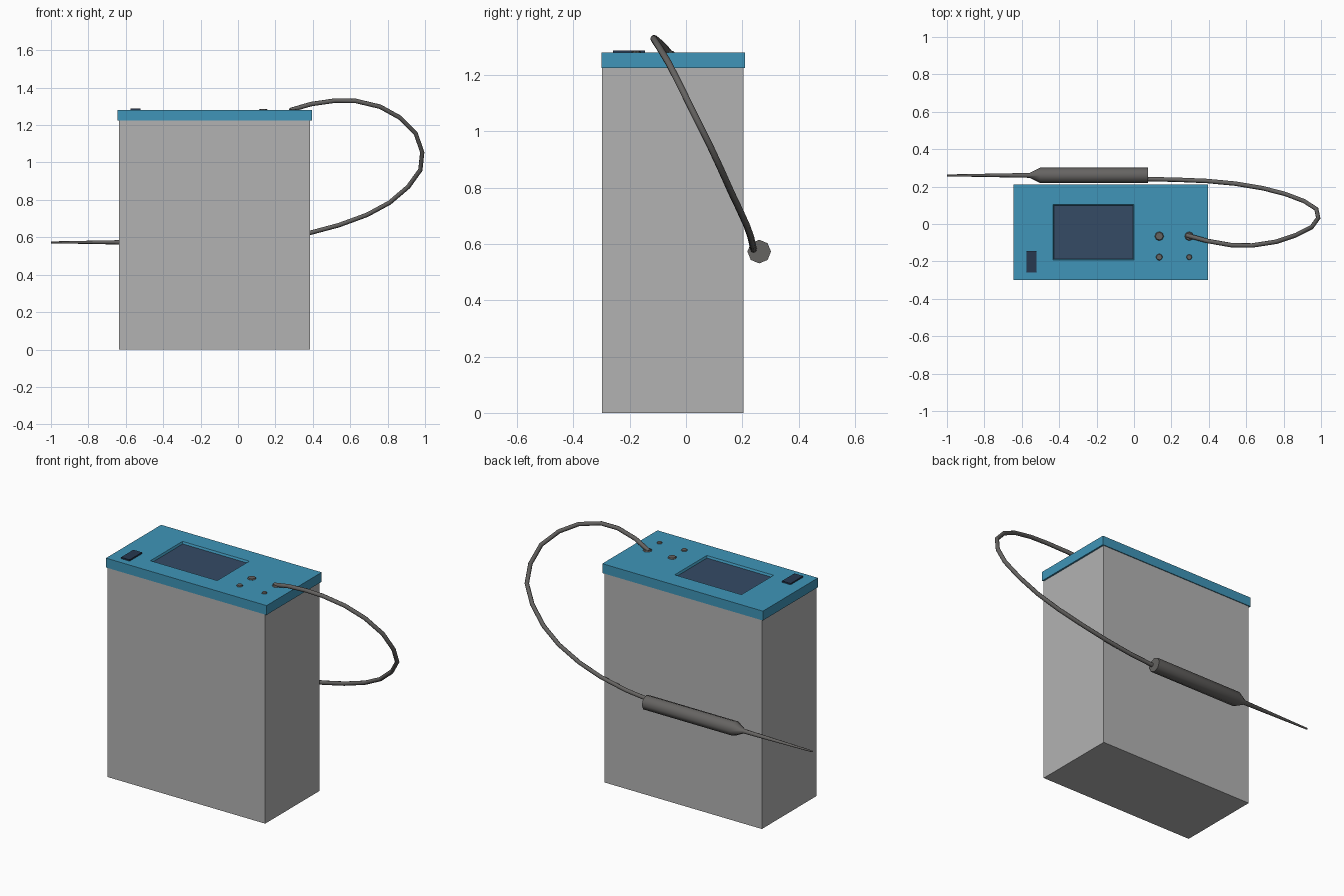
import bpy, bmesh, math
from mathutils import Matrix, Vector

cube = bpy.data.objects.get("Cube")
if cube:
    bpy.data.objects.remove(cube, do_unlink=True)


def material(name, rgb):
    m = bpy.data.materials.new(name)
    m.use_nodes = True
    m.diffuse_color = (*rgb, 1)
    m.node_tree.nodes["Principled BSDF"].inputs["Base Color"].default_value = (*rgb, 1)
    return m


BODY_GREY = material("body grey", (0.45, 0.45, 0.45))
LID_BLUE = material("lid blue", (0.05, 0.30, 0.48))
SCREEN = material("screen navy", (0.035, 0.07, 0.13))
SWITCH = material("switch navy", (0.02, 0.04, 0.08))
DARK = material("cable grey", (0.13, 0.125, 0.12))


def finish(name, bm, mats, smooth=None):
    mesh = bpy.data.meshes.new(name)
    bm.to_mesh(mesh)
    bm.free()
    for m in mats:
        mesh.materials.append(m)
    ob = bpy.data.objects.new(name, mesh)
    bpy.context.collection.objects.link(ob)
    if smooth:
        bpy.ops.object.select_all(action="DESELECT")
        ob.select_set(True)
        bpy.context.view_layer.objects.active = ob
        bpy.ops.object.shade_smooth_by_angle(angle=math.radians(smooth))
    return ob


def box(low, high):
    low, high = Vector(low), Vector(high)
    bm = bmesh.new()
    bmesh.ops.create_cube(bm, size=1)
    bmesh.ops.scale(bm, vec=high - low, verts=bm.verts)
    bmesh.ops.translate(bm, vec=(low + high) / 2, verts=bm.verts)
    return bm


def top_face(bm):
    bm.normal_update()
    return max(bm.faces, key=lambda f: f.normal.z)


# Case
finish("case_body", box((-0.635, -0.298, 0), (0.385, 0.205, 1.225)), [BODY_GREY])

# Lid with a sunken screen
TOP = 1.28
bm = box((-0.645, -0.30, 1.225), (0.395, 0.21, TOP))
face = top_face(bm)
bmesh.ops.inset_region(bm, faces=[face], thickness=0.1)
for v in face.verts:
    v.co.x = 0.0 if v.co.x > -0.125 else -0.433
    v.co.y = 0.105 if v.co.y > -0.045 else -0.192
bmesh.ops.inset_region(bm, faces=[face], thickness=0.007, depth=-0.012)
face.material_index = 1
finish("lid", bm, [LID_BLUE, SCREEN])

# Rocker switch
bm = box((-0.576, -0.26, TOP - 0.005), (-0.52, -0.145, TOP + 0.008))
bmesh.ops.inset_region(bm, faces=[top_face(bm)], thickness=0.006, depth=-0.002)
finish("power_switch", bm, [SWITCH])

# Sockets and buttons on the lid
for name, x, y, r in (("left_socket", 0.295, -0.065, 0.027),
                      ("right_socket", 0.135, -0.065, 0.027),
                      ("left_button", 0.295, -0.177, 0.017),
                      ("right_button", 0.135, -0.177, 0.02)):
    bm = bmesh.new()
    bmesh.ops.create_cone(bm, cap_ends=True, segments=8, radius1=r, radius2=r * 0.75,
                          depth=0.01, matrix=Matrix.Translation((x, y, TOP + 0.001)))
    finish(name, bm, [DARK])

# Probe: handle, tapered neck and needle as one lathe along x
bm = bmesh.new()
rings = []
for x, r in ((0.075, 0.042), (-0.5, 0.042), (-0.557, 0.013), (-1.0, 0.005)):
    ring = [bm.verts.new((x, 0.26 + r * math.cos(a), 0.573 + r * math.sin(a)))
            for a in (i * math.tau / 8 for i in range(8))]
    if rings:
        prev = rings[-1]
        for i in range(8):
            j = (i + 1) % 8
            bm.faces.new((prev[i], prev[j], ring[j], ring[i]))
    rings.append(ring)
bm.faces.new(rings[0])
bm.faces.new(rings[-1])
bmesh.ops.recalc_face_normals(bm, faces=bm.faces)
finish("probe", bm, [DARK], smooth=50)

# Cable looping from the socket round to the probe
path = [(0.28, -0.06, 1.28), (0.39, -0.09, 1.312), (0.52, -0.113, 1.331),
        (0.63, -0.115, 1.329), (0.76, -0.095, 1.298), (0.865, -0.06, 1.24),
        (0.95, -0.017, 1.155), (0.985, 0.032, 1.055), (0.975, 0.08, 0.96),
        (0.91, 0.122, 0.87), (0.81, 0.16, 0.785), (0.69, 0.191, 0.72),
        (0.54, 0.216, 0.665), (0.39, 0.23, 0.625), (0.22, 0.237, 0.595),
        (0.06, 0.24, 0.58)]
curve = bpy.data.curves.new("cable", "CURVE")
curve.dimensions = "3D"
curve.bevel_depth = 0.012
curve.bevel_resolution = 2
curve.use_fill_caps = True
spline = curve.splines.new("POLY")
spline.points.add(len(path) - 1)
for point, co in zip(spline.points, path):
    point.co = (*co, 1)
curve.materials.append(DARK)
cable = bpy.data.objects.new("cable", curve)
bpy.context.collection.objects.link(cable)
